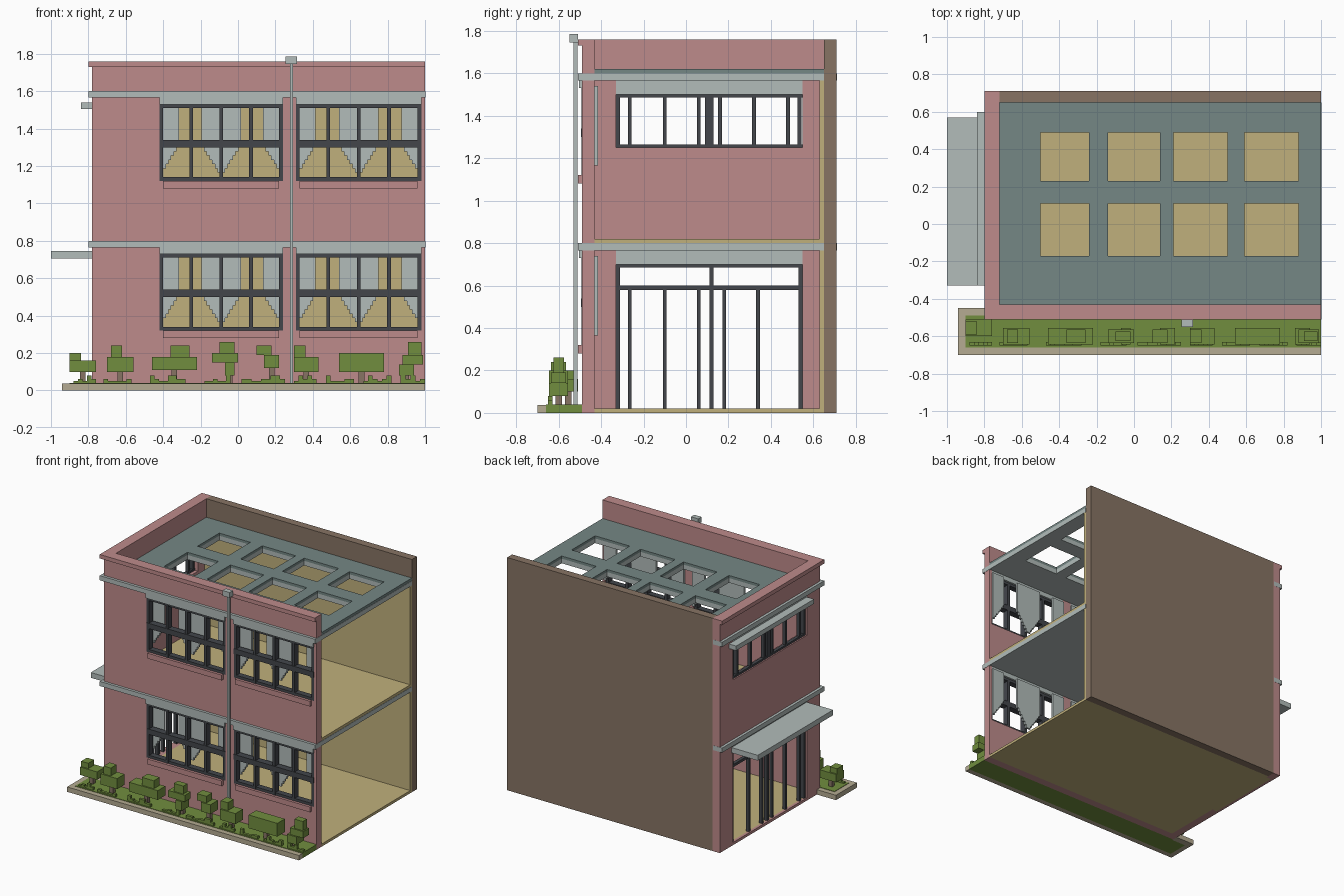
import bpy, bmesh, random
from mathutils import Vector

random.seed(4)
if "Cube" in bpy.data.objects:
    bpy.data.objects.remove(bpy.data.objects["Cube"], do_unlink=True)


def material(name, rgb):
    """Flat material from 0-255 display values."""
    lin = []
    for v in rgb:
        c = v / 255
        lin.append(c / 12.92 if c <= 0.04045 else ((c + 0.055) / 1.055) ** 2.4)
    m = bpy.data.materials.new(name)
    m.use_nodes = True
    m.diffuse_color = (*lin, 1)
    m.node_tree.nodes["Principled BSDF"].inputs["Base Color"].default_value = (*lin, 1)
    return m


PINK = material("pink plaster", (190, 139, 139))
LIGHT = material("light grey", (178, 188, 186))
ROOF = material("roof grey", (117, 135, 133))
TAN = material("tan interior", (192, 176, 124))
BROWN = material("brown wall", (135, 116, 100))
DARK = material("dark frame", (67, 70, 75))
GREEN = material("leaf green", (113, 141, 62))
STONE = material("stone kerb", (181, 171, 146))


def finish(name, bm, mat):
    bmesh.ops.recalc_face_normals(bm, faces=bm.faces)
    me = bpy.data.meshes.new(name)
    bm.to_mesh(me)
    bm.free()
    me.materials.append(mat)
    ob = bpy.data.objects.new(name, me)
    bpy.context.collection.objects.link(ob)
    return ob


def boxes(name, mat, *extents):
    """One object made of boxes given as (x0, x1, y0, y1, z0, z1)."""
    bm = bmesh.new()
    for x0, x1, y0, y1, z0, z1 in extents:
        verts = bmesh.ops.create_cube(bm, size=1)["verts"]
        for v in verts:
            v.co = Vector(((x0 + x1) / 2 + v.co.x * (x1 - x0),
                           (y0 + y1) / 2 + v.co.y * (y1 - y0),
                           (z0 + z1) / 2 + v.co.z * (z1 - z0)))
    return finish(name, bm, mat)


def plate(name, mat, axis, t0, t1, rect, holes):
    """Slab across an axis with rectangular holes; rects are (u0, u1, v0, v1)."""
    us = sorted({u for r in [rect] + holes for u in r[:2]})
    vs = sorted({v for r in [rect] + holes for v in r[2:]})

    def point(u, v):
        p = [u, v]
        p.insert(axis, t0)
        return p

    bm = bmesh.new()
    grid = {(u, v): bm.verts.new(point(u, v)) for u in us for v in vs}
    for a, b in zip(us, us[1:]):
        for c, d in zip(vs, vs[1:]):
            mu, mv = (a + b) / 2, (c + d) / 2
            if not any(h[0] < mu < h[1] and h[2] < mv < h[3] for h in holes):
                bm.faces.new([grid[a, c], grid[b, c], grid[b, d], grid[a, d]])
    bmesh.ops.delete(bm, geom=[v for v in bm.verts if not v.link_faces], context="VERTS")
    ext = bmesh.ops.extrude_face_region(bm, geom=bm.faces[:], use_keep_orig=True)
    shift = Vector((0, 0, 0))
    shift[axis] = t1 - t0
    bmesh.ops.translate(bm, vec=shift, verts=[g for g in ext["geom"] if isinstance(g, bmesh.types.BMVert)])
    return finish(name, bm, mat)


WINDOW_X = [(-0.42, 0.24), (0.31, 0.98)]
STOREYS = {"lower": 0.32, "upper": 1.12}      # window bottom heights

# Walls
front_holes = [(x0, x1, z, z + 0.445) for x0, x1 in WINDOW_X for z in STOREYS.values()]
plate("front_wall", PINK, 1, -0.49, -0.43, (-0.78, 1.0, 0, 1.73), front_holes)
plate("left_wall", PINK, 0, -0.78, -0.72, (-0.49, 0.71, 0, 1.73),
      [(-0.33, 0.55, 0.02, 0.765), (-0.33, 0.55, 1.25, 1.565)])
boxes("parapet_cap", PINK, (-0.80, 1.0, -0.51, -0.43, 1.73, 1.76),
      (-0.80, -0.72, -0.43, 0.71, 1.73, 1.76))
boxes("back_wall", BROWN, (-0.72, 1.0, 0.65, 0.71, 0, 1.76))
boxes("back_wall_lining", TAN, (-0.72, 1.0, 0.63, 0.65, 0, 1.565))

# Floors and storey bands
boxes("ground_floor", TAN, (-0.76, 1.0, -0.43, 0.63, 0, 0.02))
boxes("upper_floor_slab", LIGHT, (-0.80, 1.002, -0.51, 0.65, 0.765, 0.80),
      (-0.80, -0.725, 0.65, 0.711, 0.765, 0.80))
boxes("upper_floor", TAN, (-0.72, 1.0, -0.43, 0.63, 0.80, 0.82))

# Roof with eight square openings
skylights = [(x0, x1, y0, y1)
             for x0, x1 in [(-0.50, -0.24), (-0.14, 0.14), (0.21, 0.50), (0.59, 0.88)]
             for y0, y1 in [(-0.17, 0.11), (0.23, 0.49)]]
plate("roof_slab", LIGHT, 2, 1.565, 1.60, (-0.80, 1.002, -0.51, 0.65), skylights)
plate("roof_surface", ROOF, 2, 1.60, 1.62, (-0.72, 1.0, -0.43, 0.65), skylights)
boxes("roof_band_end", LIGHT, (-0.80, -0.725, 0.65, 0.711, 1.565, 1.60))

# Front windows: frame, lintel, sill and stepped curtains
for storey, z in STOREYS.items():
    for side, (x0, x1) in zip(("right", "left"), WINDOW_X):
        tag = f"{storey}_{side}"
        top = z + 0.41
        w = x1 - x0
        bars = [(x0, x1, -0.49, -0.445, z, z + 0.02),
                (x0, x1, -0.49, -0.445, top - 0.02, top),
                (x0, x1, -0.495, -0.445, z + 0.18, z + 0.22)]
        for i in range(5):
            c = x0 + 0.01 + (w - 0.02) * i / 4
            bars.append((c - 0.01, c + 0.01, -0.492, -0.445, z, top))
        boxes(f"{tag}_window_frame", DARK, *bars)
        boxes(f"{tag}_lintel", LIGHT, (x0, x1, -0.505, -0.43, top, top + 0.035))
        boxes(f"{tag}_sill", PINK, (x0 + 0.02, x1 - 0.02, -0.51, -0.48, z - 0.04, z))
        drapes = []
        for anchor, sign in ((x0, 1), (x0 + w / 2, -1), (x0 + w / 2, 1), (x1, -1)):
            rows = [(0.105, z + 0.18, top + 0.01)]
            for k in range(6):
                zt = z + 0.18 - 0.0225 * k
                rows.append((0.092 - 0.0145 * k, zt - 0.0225, zt))
            for width, za, zb in rows:
                a, b = sorted((anchor, anchor + sign * width))
                drapes.append((a, b, -0.43, -0.415, za, zb))
        boxes(f"{tag}_curtains", LIGHT, *drapes)

# Glazing bars on the left side
FX = (-0.77, -0.745)
posts = [-0.32, -0.265, -0.10, 0.06, 0.18, 0.34, 0.54]
door = [(*FX, y - 0.009, y + 0.009, 0.02, 0.69 if abs(y) in (0.32, 0.54) else 0.59) for y in posts]
door += [(*FX, 0.11, 0.13, 0.02, 0.69),
         (*FX, -0.33, 0.55, 0.58, 0.60), (*FX, -0.33, 0.55, 0.685, 0.70)]
boxes("shopfront_frame", DARK, *door)
posts = [-0.32, -0.265, -0.10, 0.06, 0.16, 0.32, 0.48, 0.535]
strip = [(*FX, y - 0.009, y + 0.009, 1.25, 1.50) for y in posts]
strip += [(*FX, 0.09, 0.13, 1.25, 1.50),
          (*FX, -0.33, 0.55, 1.25, 1.265), (*FX, -0.33, 0.55, 1.485, 1.50)]
boxes("side_window_frame", DARK, *strip)
boxes("side_lintels", LIGHT, (-0.78, -0.718, -0.33, 0.55, 0.70, 0.765),
      (-0.78, -0.718, -0.33, 0.55, 1.50, 1.565))

# Canopies
boxes("entrance_canopy", LIGHT, (-1.0, -0.78, -0.33, 0.57, 0.705, 0.745))
boxes("side_window_canopy", LIGHT, (-0.84, -0.78, -0.33, 0.60, 1.505, 1.54))

# Drainpipe
boxes("drainpipe", LIGHT, (0.278, 0.294, -0.53, -0.512, 0.04, 1.75),
      (0.255, 0.315, -0.55, -0.51, 1.745, 1.785))

# Planting bed
boxes("bed_kerb", STONE, (-0.94, 1.0, -0.70, -0.66, 0, 0.037),
      (-0.94, -0.90, -0.66, -0.45, 0, 0.037), (-0.90, -0.78, -0.50, -0.45, 0, 0.037))
boxes("bed_lawn", GREEN, (-0.90, 1.0, -0.66, -0.49, 0, 0.04))

# Shrubs as stacked blocks: (x0, x1, z0, z1)
shrubs = [
    [(-0.90, -0.76, 0.10, 0.16), (-0.90, -0.84, 0.16, 0.20)],
    [(-0.70, -0.56, 0.10, 0.18), (-0.68, -0.62, 0.18, 0.24)],
    [(-0.46, -0.22, 0.11, 0.18), (-0.36, -0.26, 0.18, 0.24)],
    [(-0.07, -0.02, 0.08, 0.15), (-0.14, 0.00, 0.15, 0.20), (-0.10, -0.02, 0.20, 0.26)],
    [(0.14, 0.22, 0.12, 0.19), (0.10, 0.18, 0.19, 0.24)],
    [(0.30, 0.43, 0.10, 0.18), (0.30, 0.36, 0.18, 0.24)],
    [(0.54, 0.78, 0.10, 0.20)],
    [(0.86, 0.94, 0.08, 0.14), (0.88, 0.99, 0.14, 0.19), (0.91, 0.98, 0.19, 0.26)],
]
leaves, stems = [], []
for i, shrub in enumerate(shrubs):
    y = -0.555 if i == 0 else -0.60
    for k, (x0, x1, z0, z1) in enumerate(shrub):
        half = 0.045 - 0.01 * k
        leaves.append((x0, x1, y - half, y + half, z0, z1))
    mid = (shrub[0][0] + shrub[0][1]) / 2
    stems.append((mid - 0.015, mid + 0.015, y - 0.015, y + 0.015, 0.03, shrub[0][2]))
boxes("shrubs", GREEN, *leaves)
boxes("shrub_stems", BROWN, *stems)

# Low grass tufts along the kerb
grass = []
for x0, x1 in [(-0.88, -0.76), (-0.72, -0.57), (-0.47, -0.28), (-0.18, -0.04),
               (0.02, 0.25), (0.30, 0.42), (0.47, 0.62), (0.67, 0.82), (0.87, 1.0)]:
    n = round((x1 - x0) / 0.025)
    step = (x1 - x0) / n
    for k in range(n):
        grass.append((x0 + k * step, x0 + (k + 1) * step, -0.65, -0.63, 0.03,
                      random.choice((0.05, 0.06, 0.08))))
boxes("grass_tufts", GREEN, *grass)
